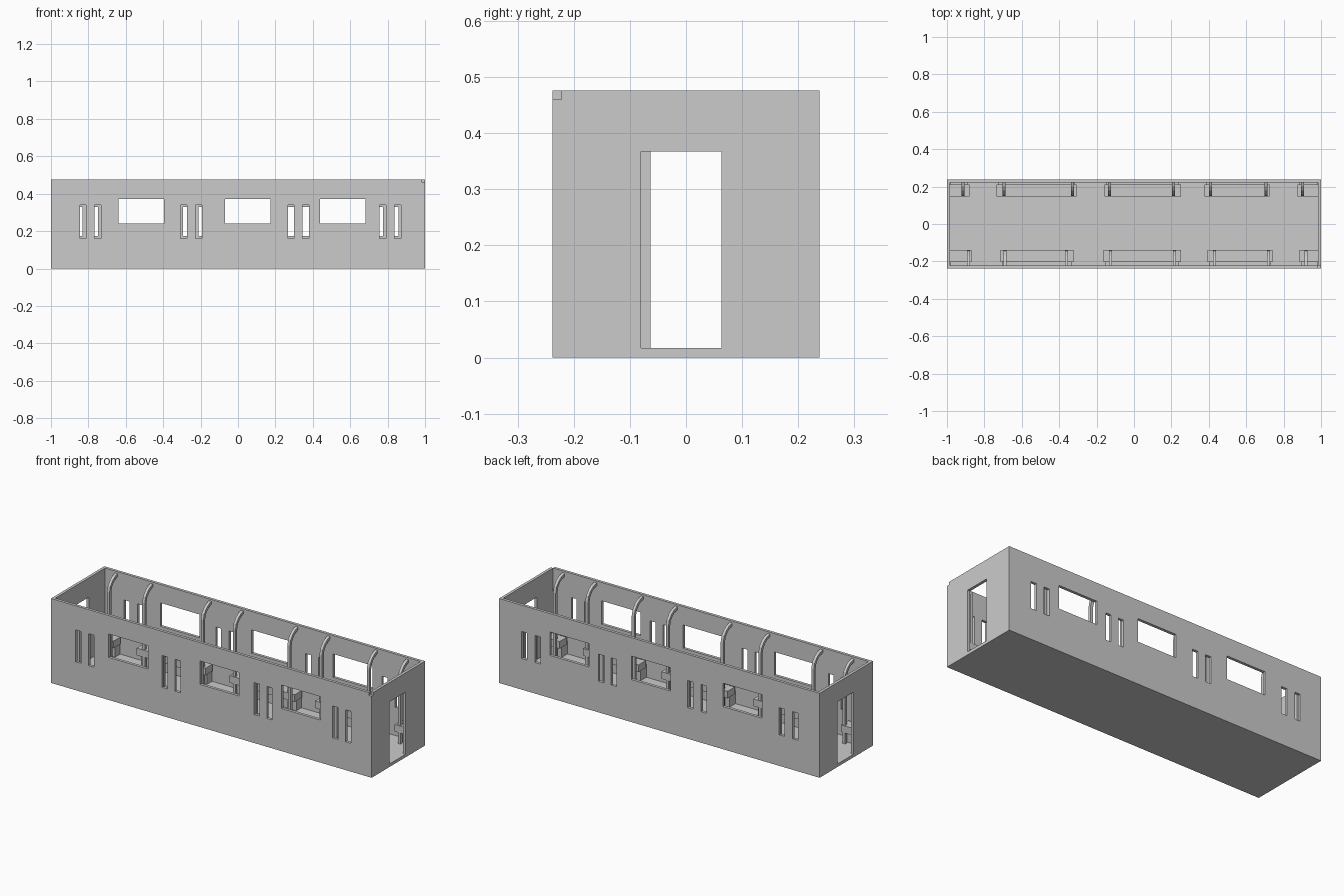
import bpy, bmesh
from mathutils import Vector, Matrix

cube = bpy.data.objects.get("Cube")
if cube:
    bpy.data.objects.remove(cube, do_unlink=True)

L, W, H, T = 1.0, 0.238, 0.476, 0.016   # half length, half width, height, wall thickness

grey = bpy.data.materials.new("light_grey")
grey.use_nodes = True
grey.diffuse_color = (0.6, 0.6, 0.6, 1)
grey.node_tree.nodes["Principled BSDF"].inputs["Base Color"].default_value = (0.6, 0.6, 0.6, 1)


def boxes(name, ranges):
    """One object made of boxes given as (x0, x1, y0, y1, z0, z1)."""
    bm = bmesh.new()
    for x0, x1, y0, y1, z0, z1 in ranges:
        centre = Matrix.Translation(((x0 + x1) / 2, (y0 + y1) / 2, (z0 + z1) / 2))
        size = Matrix.Diagonal((abs(x1 - x0), abs(y1 - y0), z1 - z0, 1))
        bmesh.ops.create_cube(bm, size=1, matrix=centre @ size)
    mesh = bpy.data.meshes.new(name)
    bm.to_mesh(mesh)
    bm.free()
    mesh.materials.append(grey)
    obj = bpy.data.objects.new(name, mesh)
    bpy.context.collection.objects.link(obj)
    return obj


def cut(obj, ranges):
    """Subtract boxes from an object and bake the result."""
    cutter = boxes("cutter", ranges)
    cutter.hide_render = True
    mod = obj.modifiers.new("cut", 'BOOLEAN')
    mod.operation, mod.solver, mod.object = 'DIFFERENCE', 'EXACT', cutter
    bpy.context.view_layer.update()
    baked = bpy.data.meshes.new_from_object(obj.evaluated_get(bpy.context.evaluated_depsgraph_get()))
    obj.modifiers.clear()
    obj.data = baked
    bpy.data.objects.remove(cutter, do_unlink=True)


# Carriage shell: an open-topped box
shell = boxes("carriage_shell", [(-L, L, -W, W, 0, H)])
cut(shell, [(-L + T, L - T, -W + T, W - T, T, H + 0.1)])

# Wide windows on both sides, and narrow door panes in pairs
openings = []
front_panes = [-0.829, -0.749, -0.291, -0.21, 0.283, 0.363, 0.773, 0.854]
back_panes = [-0.849, -0.765, -0.277, -0.194, 0.283, 0.363, 0.759, 0.842]
for side, panes, low, high in ((-1, front_panes, 0.16, 0.34), (1, back_panes, 0.175, 0.328)):
    inner, outer = side * (W - T - 0.02), side * (W + 0.02)
    for x in (-0.518, 0.052, 0.56):
        openings.append((x - 0.122, x + 0.122, inner, outer, 0.24, 0.372))
    for x in panes:
        openings.append((x - 0.017, x + 0.017, inner, outer, low, high))

# End doorways, each set off centre, and the small corner notch
for end in (-1, 1):
    openings.append((end * (L - T - 0.02), end * (L + 0.02), -0.08 * end, 0.063 * end, T + 0.001, 0.367))
openings.append((L - T, L + 0.02, -W - 0.02, -W + T, H - T, H + 0.02))
cut(shell, openings)


def handrail(name, x, side, reach):
    """Square post that rises from the seat and bends over to the wall."""
    path = [(reach, T), (reach, 0.385), (reach + 0.007, 0.413),
            (reach + 0.025, 0.436), (reach + 0.045, 0.45), (W - T + 0.004, 0.458)]
    pts = [Vector(p) for p in path]
    bm = bmesh.new()
    rings = []
    for i, p in enumerate(pts):
        along = (pts[min(i + 1, len(pts) - 1)] - pts[max(i - 1, 0)]).normalized()
        across = Vector((-along.y, along.x)) * 0.008
        ring = []
        for dx, s in ((-1, -1), (1, -1), (1, 1), (-1, 1)):
            q = p + across * s
            ring.append(bm.verts.new((x + dx * 0.008, side * q.x, q.y)))
        rings.append(ring)
    for a, b in zip(rings, rings[1:]):
        for k in range(4):
            bm.faces.new((a[k], a[(k + 1) % 4], b[(k + 1) % 4], b[k]))
    bm.faces.new(rings[0])
    bm.faces.new(rings[-1])
    bmesh.ops.recalc_face_normals(bm, faces=bm.faces)
    mesh = bpy.data.meshes.new(name)
    bm.to_mesh(mesh)
    bm.free()
    mesh.materials.append(grey)
    bpy.context.collection.objects.link(bpy.data.objects.new(name, mesh))


# Benches under the windows, with a handrail near each free end
back_benches = [(-0.99, -0.88), (-0.735, -0.307), (-0.157, 0.25), (0.377, 0.725), (0.874, 0.99)]
back_rails = [-0.915, -0.695, -0.33, -0.13, 0.21, 0.41, 0.706, 0.9]
front_benches = [(-0.99, -0.87), (-0.714, -0.323), (-0.163, 0.25), (0.393, 0.74), (0.885, 0.99)]
front_rails = [-0.885, -0.69, -0.36, -0.125, 0.217, 0.43, 0.72, 0.92]
for label, side, benches, rails, edge in (("back", 1, back_benches, back_rails, 0.147),
                                          ("front", -1, front_benches, front_rails, 0.138)):
    for i, (x0, x1) in enumerate(benches):
        boxes(f"{label}_bench_{i + 1}", [
            (x0, x1, side * edge, side * (edge + 0.064), 0.08, 0.12),
            (x0 + 0.01, x1 - 0.01, side * (edge + 0.03), side * (W - T), T, 0.09)])
    for i, x in enumerate(rails):
        handrail(f"{label}_handrail_{i + 1}", x, side, edge + 0.012)
